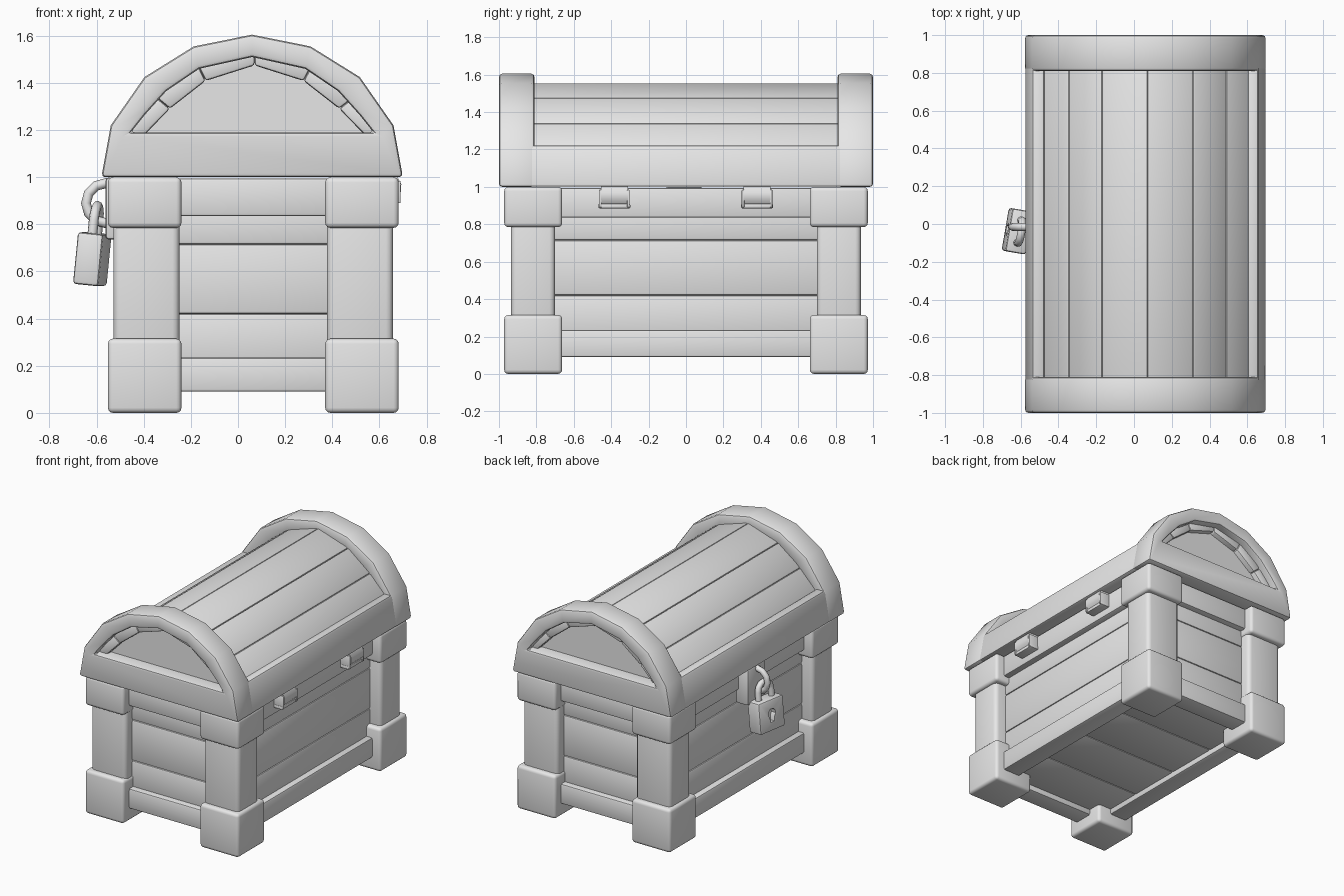
import bpy, bmesh, math
from mathutils import Vector

if "Cube" in bpy.data.objects:
    bpy.data.objects.remove(bpy.data.objects["Cube"])

CX = 0.06   # lid centre line in x (the padlock hangs off the left side)
BX = 0.065  # body centre line in x

grey = bpy.data.materials.new("plain grey")
grey.diffuse_color = (0.8, 0.8, 0.8, 1)
grey.use_nodes = True
grey.node_tree.nodes["Principled BSDF"].inputs["Base Color"].default_value = grey.diffuse_color


def smooth(ob):
    bpy.ops.object.select_all(action='DESELECT')
    ob.select_set(True)
    bpy.context.view_layer.objects.active = ob
    bpy.ops.object.shade_smooth_by_angle(angle=math.radians(35))


def finish(name, bm, bevel=0.0, segs=2):
    """Bevel the hard edges, then make a smooth-by-angle object."""
    bmesh.ops.recalc_face_normals(bm, faces=bm.faces)
    if bevel:
        hard = [e for e in bm.edges if e.calc_face_angle(0) > math.radians(40)]
        bmesh.ops.bevel(bm, geom=hard, offset=bevel, segments=segs, profile=0.5,
                        affect='EDGES', clamp_overlap=True)
    me = bpy.data.meshes.new(name)
    bm.to_mesh(me)
    bm.free()
    me.materials.append(grey)
    ob = bpy.data.objects.new(name, me)
    bpy.context.collection.objects.link(ob)
    smooth(ob)
    return ob


def box(name, x, y, z, bevel=0.012, segs=2):
    """Box from (min, max) ranges."""
    bm = bmesh.new()
    bmesh.ops.create_cube(bm, size=1)
    for v in bm.verts:
        v.co = [(r[0] + r[1]) / 2 + c * abs(r[1] - r[0]) for r, c in zip((x, y, z), v.co)]
    return finish(name, bm, bevel, segs)


def prism(name, pts, lo, hi, axis='y', bevel=0.0, hole=None):
    """Extrude a profile along y or x; an optional hole has as many points."""
    bm = bmesh.new()
    at = (lambda p, t: (p[0], t, p[1])) if axis == 'y' else (lambda p, t: (t, p[0], p[1]))
    n = len(pts)
    loops = [[[bm.verts.new(at(p, t)) for p in ring] for t in (lo, hi)]
             for ring in ([pts, hole] if hole else [pts])]
    for a, b in loops:
        for i in range(n):
            j = (i + 1) % n
            bm.faces.new((a[i], a[j], b[j], b[i]))
    for k in (0, 1):
        if hole:
            o, h = loops[0][k], loops[1][k]
            for i in range(n):
                j = (i + 1) % n
                bm.faces.new((o[i], o[j], h[j], h[i]))
        else:
            bm.faces.new(loops[0][k])
    return finish(name, bm, bevel)


def tube(name, pts, radius):
    cu = bpy.data.curves.new(name, 'CURVE')
    cu.dimensions = '3D'
    cu.bevel_depth = radius
    cu.bevel_resolution = 2
    cu.use_fill_caps = True
    sp = cu.splines.new('POLY')
    sp.points.add(len(pts) - 1)
    for q, p in zip(sp.points, pts):
        q.co = (*p, 1)
    cu.materials.append(grey)
    ob = bpy.data.objects.new(name, cu)
    bpy.context.collection.objects.link(ob)
    return ob


def arch(half):
    """Mirror a half profile (bottom to apex) about the centre line."""
    return [(CX - x, z) for x, z in half] + [(CX + x, z) for x, z in reversed(half[:-1])]


def span(s, a, b, c=0.0):
    """Range a..b mirrored by sign s about c."""
    return tuple(sorted((c + s * a, c + s * b)))


# corner posts with foot and head blocks
for sx in (-1, 1):
    for sy in (-1, 1):
        box("corner_post", span(sx, 0.313, 0.593, BX), span(sy, 0.70, 0.935), (0.2, 0.9), 0.03, 3)
        for part, z in (("foot_block", (0, 0.315)), ("head_block", (0.785, 1.0))):
            box(part, span(sx, 0.305, 0.617, BX), span(sy, 0.662, 0.972), z, 0.022, 3)

# wall planks and rails on the four sides
rows = [("wall_plank", 0.20, 0.42, 0.0), ("wall_plank", 0.42, 0.715, 0.0),
        ("wall_plank", 0.715, 0.88, 0.0), ("bottom_rail", 0.09, 0.235, 0.045),
        ("top_rail", 0.835, 0.995, 0.045)]
for s in (-1, 1):
    for name, z0, z1, out in rows:
        box(name, span(s, 0.41, 0.505 + out, BX), (-0.78, 0.78), (z0, z1))
        box(name, (BX - 0.42, BX + 0.42), span(s, 0.76, 0.86 + out), (z0, z1))

# floor planks
for i in range(4):
    y = -0.8 + i * 0.4
    box("floor_plank", (BX - 0.45, BX + 0.45), (y, y + 0.4), (0.13, 0.2))

# lid: two solid arched end frames
outer = arch([(0.64, 1.0), (0.60, 1.22), (0.457, 1.425), (0.248, 1.555), (0, 1.605)])
inner = arch([(0.515, 1.19), (0.455, 1.265), (0.365, 1.365), (0.225, 1.46), (0, 1.51)])
for s in (-1, 1):
    prism("lid_end_frame", outer, *span(s, 0.81, 1.0), bevel=0.022, hole=inner)

# lid: side rails and base board
for s in (-1, 1):
    prism("lid_side_rail", [(CX + s * x, z) for x, z in
          ((0.638, 1.001), (0.598, 1.222), (0.535, 1.222), (0.48, 1.001))],
          -0.93, 0.93, bevel=0.015)
box("lid_base", (CX - 0.58, CX + 0.58), (-0.95, 0.95), (1.002, 1.05), 0)

# lid: curved row of planks and recessed end panels
crown = arch([(0.585, 1.17), (0.54, 1.22), (0.42, 1.34), (0.243, 1.478), (0, 1.555)])
crown = [(x + 0.012, z) for x, z in crown[:1] + crown[2:-2] + crown[-1:]]


def shrink(p, f=0.855):
    return (CX + (p[0] - CX) * f, 1.0 + (p[1] - 1.0) * f)


for a, b in zip(crown, crown[1:]):
    prism("lid_plank", [a, b, shrink(b), shrink(a)], -0.945, 0.945, bevel=0.012)
for s in (-1, 1):
    prism("lid_end_panel", [shrink(p, 0.9) for p in crown], *span(s, 0.86, 0.905))

# hinges on the right side
for y in (-0.383, 0.38):
    prism("hinge_leaf", [(0.58, 1.005), (0.675, 1.005), (0.693, 0.97), (0.69, 0.93),
                         (0.672, 0.905), (0.58, 0.9)], y - 0.072, y + 0.072)
    box("hinge_foot", (0.58, 0.682), (y - 0.085, y + 0.085), (0.885, 0.91), 0.006)
    for s in (-1, 1):
        box("hinge_cheek", (0.58, 0.69), span(s, 0.068, 0.082, y), (0.89, 0.985), 0.004)

# hasp plate and ring on the left side
box("hasp_plate", (-0.562, -0.46), (-0.11, 0.09), (0.735, 1.0), 0.015)
ring = [math.radians(90 + 30 * i) for i in range(7)]
tube("hasp_ring", [(-0.54, -0.015, 0.975)] +
     [(-0.56 + 0.085 * math.cos(a), -0.015, 0.89 + 0.085 * math.sin(a)) for a in ring] +
     [(-0.54, -0.015, 0.805)], 0.021)

# padlock: body with a cut keyhole, and a shackle through the ring
pose = (Vector((-0.618, -0.038, 0.655)), (0, 0.1, -0.17))
lock = box("padlock_body", (-0.055, 0.055), (-0.115, 0.115), (-0.113, 0.108), 0.014)
bow = [math.radians(180 - 30 * i) for i in range(7)]
shackle = tube("padlock_shackle", [(0, -0.06, 0.08)] +
               [(0, 0.06 * math.cos(a), 0.165 + 0.06 * math.sin(a)) for a in bow] +
               [(0, 0.06, 0.08)], 0.021)
hole = [(0.034 * math.cos(math.radians(a)), 0.01 + 0.034 * math.sin(math.radians(a)))
        for a in range(-50, 231, 40)] + [(-0.018, -0.05), (0.018, -0.05)]
cutter = prism("keyhole_cutter", hole, -0.1, -0.015, axis='x')
cutter.hide_render = True
for ob in (lock, shackle, cutter):
    ob.location, ob.rotation_euler = pose
cut = lock.modifiers.new("keyhole", 'BOOLEAN')
cut.operation = 'DIFFERENCE'
cut.solver = 'EXACT'
cut.object = cutter
bpy.context.view_layer.objects.active = lock
bpy.ops.object.modifier_apply(modifier="keyhole")
bpy.data.objects.remove(cutter)
smooth(lock)
